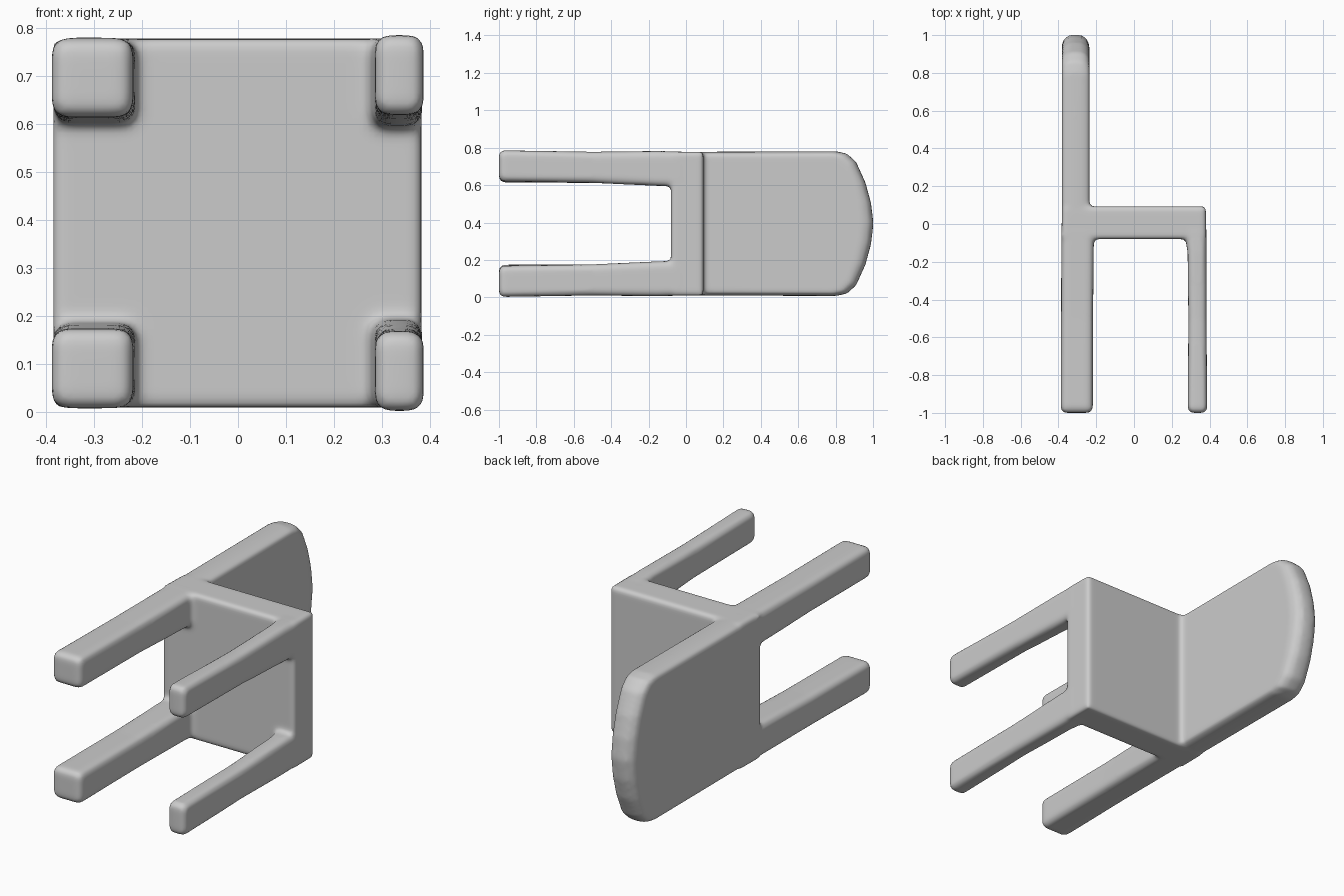
import bpy, bmesh

if "Cube" in bpy.data.objects:
    bpy.data.objects.remove(bpy.data.objects["Cube"])

grey = bpy.data.materials.new("light grey")
grey.diffuse_color = (0.6, 0.6, 0.6, 1)
grey.use_nodes = True
grey.node_tree.nodes["Principled BSDF"].inputs["Base Color"].default_value = grey.diffuse_color

bm = bmesh.new()


def loft(rings):
    """Closed solid through matching rings of points."""
    vs = [[bm.verts.new(p) for p in r] for r in rings]
    n = len(vs[0])
    faces = [bm.faces.new(vs[0]), bm.faces.new(vs[-1][::-1])]
    for a, b in zip(vs, vs[1:]):
        for i in range(n):
            j = (i + 1) % n
            faces.append(bm.faces.new((a[i], b[i], b[j], a[j])))
    bmesh.ops.recalc_face_normals(bm, faces=faces)
    return faces


def bar(sections, bevel):
    """Rounded bar along y; each section is (y, x0, x1, z0, z1)."""
    faces = loft([[(x0, y, z0), (x1, y, z0), (x1, y, z1), (x0, y, z1)]
                  for y, x0, x1, z0, z1 in sections])
    edges = {e for f in faces for e in f.edges if e.calc_face_angle(0) > 0.5}
    bmesh.ops.bevel(bm, geom=list(edges), offset=bevel, segments=3,
                    profile=0.5, affect='EDGES')


# seat slab
bar([(-0.08, -0.385, 0.383, 0.01, 0.778), (0.093, -0.38, 0.38, 0.01, 0.778)], 0.012)

# legs: thick rear pair and thin front pair, mirrored about the mid height
MID = 0.394
for side in (-1, 1):
    def leg(y, x0, x1, inner, outer):
        a, b = sorted((MID + side * inner, MID + side * outer))
        return (y, x0, x1, a, b)
    bar([leg(-1.0, -0.388, -0.218, 0.220, 0.386),
         leg(-0.5, -0.386, -0.217, 0.218, 0.382),
         leg(0.0, -0.384, -0.212, 0.205, 0.384)], 0.03)
    bar([leg(-1.0, 0.285, 0.387, 0.226, 0.392),
         leg(-0.5, 0.288, 0.384, 0.218, 0.384),
         leg(-0.15, 0.284, 0.383, 0.202, 0.388),
         leg(0.0, 0.26, 0.383, 0.198, 0.384)], 0.028)

# backrest with a bowed top edge, rounded along its rim
half = [(0.0, 0.384), (0.8, 0.387), (0.86, 0.375), (0.91, 0.33),
        (0.96, 0.22), (0.99, 0.11)]
outline = ([(y, MID - h) for y, h in half] + [(1.003, MID)]
           + [(y, MID + h) for y, h in reversed(half)])


def layer(x, inset):
    # the bowed end pulls in more than the straight sides
    return [(x, y - inset * max(0, (y - 0.7) / 0.3),
             MID + (z - MID) * (1 - inset * 0.8)) for y, z in outline]


loft([layer(-0.382, 0.05), layer(-0.372, 0.025), layer(-0.345, 0.004),
      layer(-0.31, 0.0), layer(-0.275, 0.004), layer(-0.247, 0.025),
      layer(-0.236, 0.06)])

mesh = bpy.data.meshes.new("chair_frame")
bm.to_mesh(mesh)
bm.free()
mesh.materials.append(grey)
chair = bpy.data.objects.new("chair_frame", mesh)
bpy.context.collection.objects.link(chair)

# fuse the parts into one softly filleted body
remesh = chair.modifiers.new("fuse", 'REMESH')
remesh.mode = 'VOXEL'
remesh.voxel_size = 0.012
remesh.use_smooth_shade = True
soften = chair.modifiers.new("soften", 'SMOOTH')
soften.factor = 0.5
soften.iterations = 5
